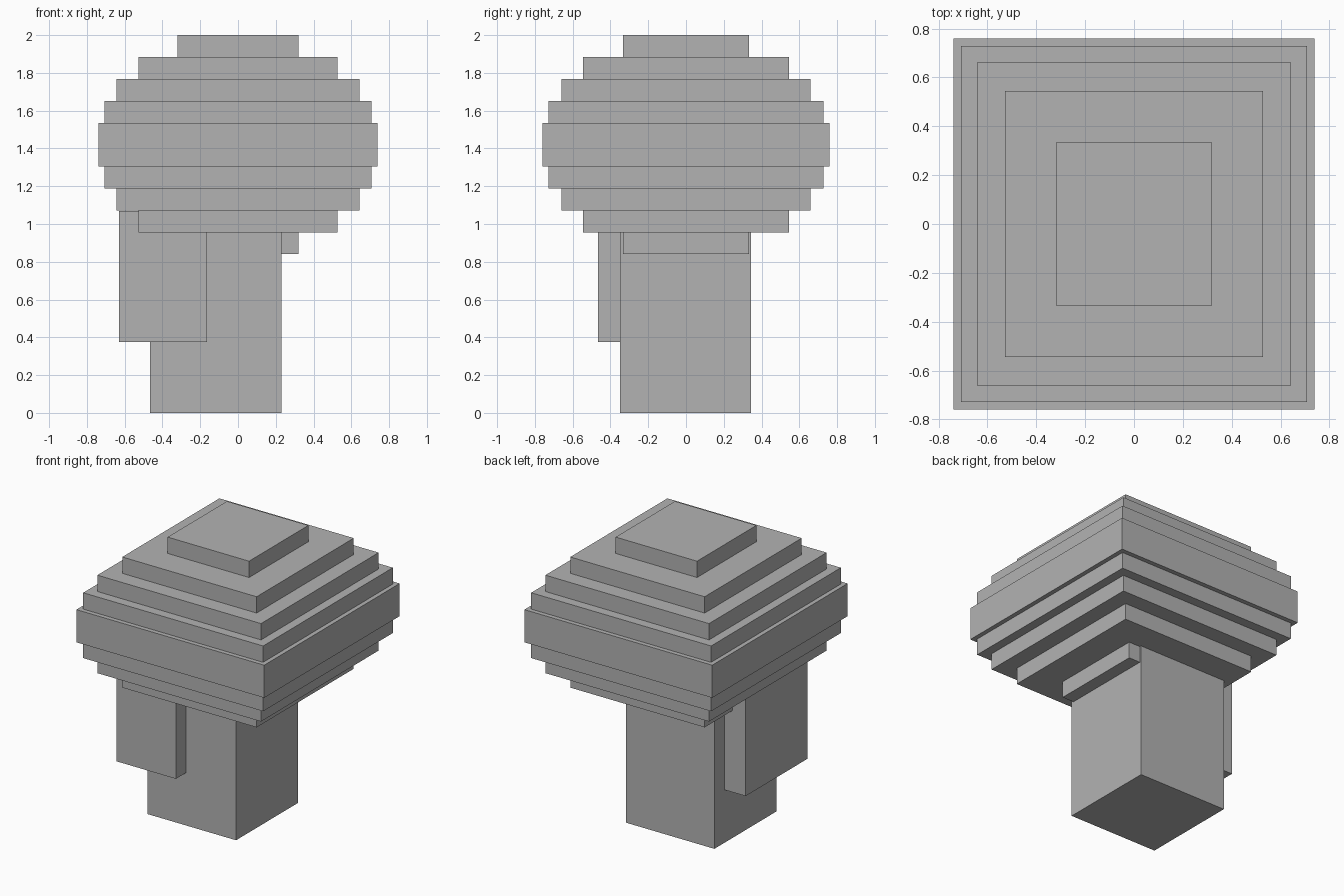
import bpy

if "Cube" in bpy.data.objects:
    bpy.data.objects.remove(bpy.data.objects["Cube"])

grey = bpy.data.materials.new("plain_grey")
grey.diffuse_color = (0.45, 0.45, 0.45, 1)
grey.use_nodes = True
grey.node_tree.nodes["Principled BSDF"].inputs["Base Color"].default_value = grey.diffuse_color


def box(name, x, y, z):
    """Box from (min, max) ranges on each axis."""
    ranges = (x, y, z)
    bpy.ops.mesh.primitive_cube_add(size=1)
    obj = bpy.context.object
    obj.name = name
    for v in obj.data.vertices:
        v.co = [lo + (c + 0.5) * (hi - lo) for c, (lo, hi) in zip(v.co, ranges)]
    obj.data.materials.append(grey)
    return obj


# Trunk and the offset block on its front left corner
box("trunk", (-0.465, 0.23), (-0.35, 0.345), (0, 1.07))
box("side_block", (-0.63, -0.163), (-0.465, 0.23), (0.375, 1.07))

# Stepped crown: ten equal slabs, symmetric about the middle
half_sizes = [(0.32, 0.333), (0.528, 0.545), (0.643, 0.66), (0.707, 0.728), (0.738, 0.76)]
base, step = 0.84, 0.116
for i, (hx, hy) in enumerate(half_sizes + half_sizes[::-1]):
    z = base + i * step
    box(f"crown_layer_{i + 1}", (-hx, hx), (-hy, hy), (z, z + step))
